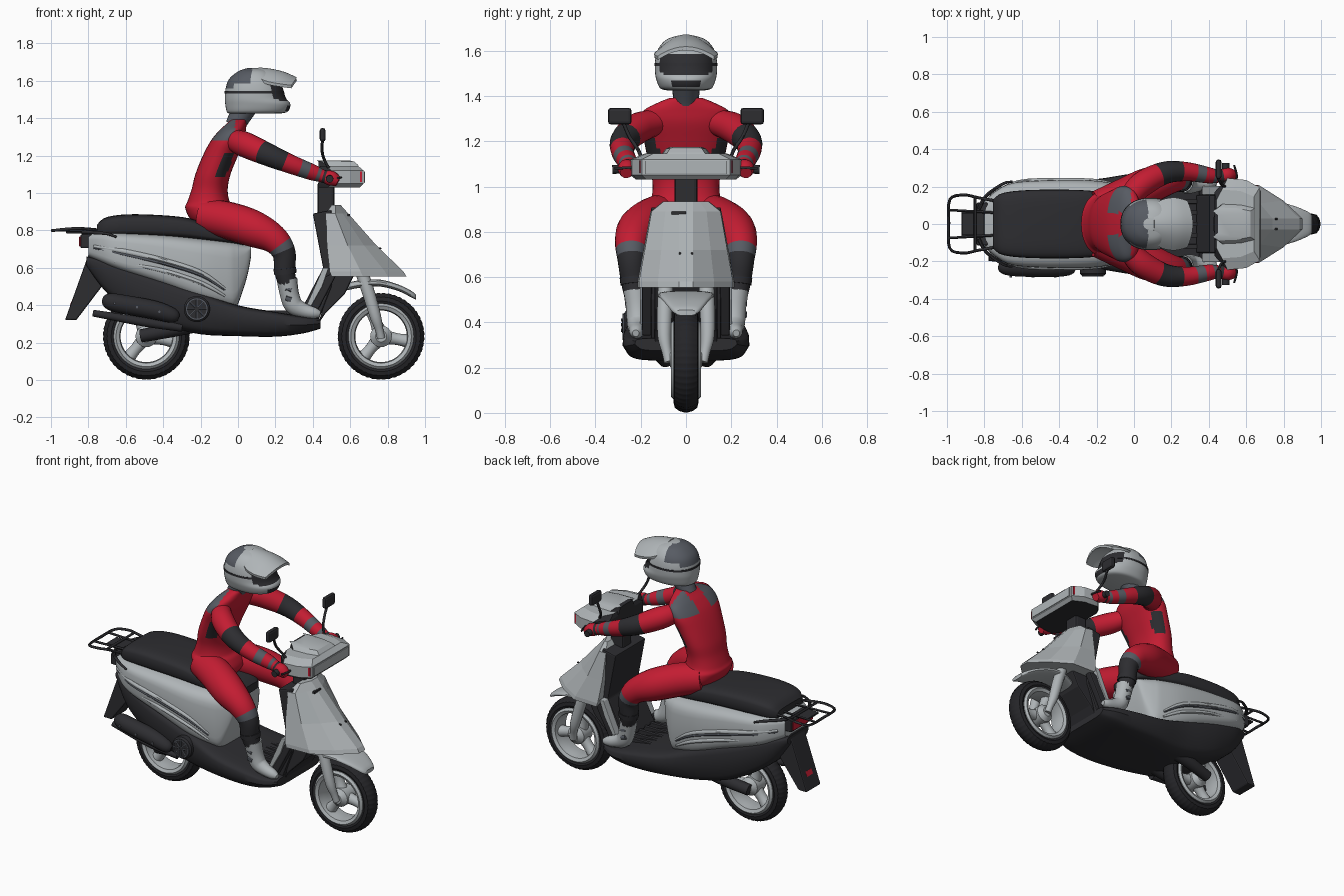
import bpy, bmesh, math
from mathutils import Vector


def colour(name, r, g, b):
    m = bpy.data.materials.new(name)
    m.diffuse_color = (r, g, b, 1)
    return m


RED = colour("red", 0.55, 0.012, 0.032)
SILVER = colour("silver", 0.43, 0.46, 0.475)
BLACK = colour("black", 0.026, 0.026, 0.03)
GREY = colour("grey", 0.095, 0.105, 0.125)
TYRE = colour("rubber", 0.018, 0.018, 0.021)


def mesh(name, verts, faces, mats, rule=None, angle=35):
    """Object with outward normals; rule maps a face centre and index to a material slot."""
    me = bpy.data.meshes.new(name)
    me.from_pydata([tuple(v) for v in verts], [], faces)
    for m in mats if isinstance(mats, tuple) else (mats,):
        me.materials.append(m)
    if rule:
        for p in me.polygons:
            p.material_index = rule(p.center, p.index)
    bm = bmesh.new()
    bm.from_mesh(me)
    bmesh.ops.recalc_face_normals(bm, faces=bm.faces[:])
    bm.to_mesh(me)
    bm.free()
    ob = bpy.data.objects.new(name, me)
    bpy.context.collection.objects.link(ob)
    bpy.ops.object.select_all(action='DESELECT')
    ob.select_set(True)
    bpy.context.view_layer.objects.active = ob
    if angle:
        bpy.ops.object.shade_smooth_by_angle(angle=math.radians(angle))
    return ob


def skin(name, rings, mats, rule=None, angle=35, wrap=False):
    """Join equal rings of points into a closed skin."""
    n, m = len(rings[0]), len(rings)
    faces = [(i * n + j, i * n + (j + 1) % n, (i + 1) % m * n + (j + 1) % n, (i + 1) % m * n + j)
             for i in range(m if wrap else m - 1) for j in range(n)]
    if not wrap:
        faces += [tuple(range(n)), tuple(range((m - 1) * n, m * n))]
    return mesh(name, [p for r in rings for p in r], faces, mats, rule, angle)


def curve(keys, k):
    """Smooth interpolation through key tuples."""
    out = []
    for i in range(len(keys) - 1):
        a, b, c, d = keys[max(i - 1, 0)], keys[i], keys[i + 1], keys[min(i + 2, len(keys) - 1)]
        for s in range(k):
            t = s / k
            out.append([.5 * (2 * q + (r - p) * t + (2 * p - 5 * q + 4 * r - w) * t * t
                              + (3 * q - p - 3 * r + w) * t ** 3) for p, q, r, w in zip(a, b, c, d)])
    return out + [list(keys[-1])]


def oval(n, e):
    f = lambda v: math.copysign(abs(v) ** e, v)
    return [(f(math.cos(2 * math.pi * i / n)), f(math.sin(2 * math.pi * i / n))) for i in range(n)]


def loft_x(name, keys, mats, e=.6, k=4, n=32, taper=0):   # keys: x, z low, z high, half width
    return skin(name, [[(x, w * c * (1 - taper * max(0, -s)), (a + b) / 2 + (b - a) / 2 * s) for c, s in oval(n, e)]
                       for x, a, b, w in curve(keys, k)], mats)


def loft_z(name, keys, mats, e=.9, k=6, n=48, rule=None):   # keys: z, x back, x front, half width
    return skin(name, [[((a + b) / 2 + (b - a) / 2 * s, w * c, z) for c, s in oval(n, e)]
                       for z, a, b, w in curve(keys, k)], mats, rule, 50)


def tube(name, keys, mats, side=1, k=4, n=14, rule=None):   # keys: x, y, z, radius; rule sees the path point
    pts = curve([(x, y * side, z, r) for x, y, z, r in keys], k)
    P = [Vector(p[:3]) for p in pts]
    rings, u = [], Vector((.13, .9, .21))
    for i, p in enumerate(P):
        t = (P[min(i + 1, len(P) - 1)] - P[max(i - 1, 0)]).normalized()
        u = (u - t * u.dot(t)).normalized()
        v = t.cross(u)
        rings.append([p + (u * c + v * s) * pts[i][3] for c, s in oval(n, 1)])
    on_path = rule and (lambda c, i: rule((P[i // n] + P[i // n + 1]) / 2) if i // n < len(P) - 1 else 0)
    return skin(name, rings, mats, on_path, 45)


def lathe(name, cx, cz, prof, mats, n=48, y0=0, tread=0):   # profile: radius, y
    rings = []
    for i in range(n):
        a = 2 * math.pi * i / n
        cut = lambda r: r - (tread if i % 3 == 0 and r > .205 else 0)
        rings.append([(cx + cut(r) * math.cos(a), y0 + y, cz + cut(r) * math.sin(a)) for r, y in prof])
    return skin(name, rings, mats, None, 35, True)


def plate(name, prof, y, half, mat, bevel=.008):   # x-z outline thickened across y
    ob = skin(name, [[(x, y + s * half, z) for x, z in prof] for s in (-1, 1)], mat, None, 0)
    if bevel:
        b = ob.modifiers.new("bevel", 'BEVEL')
        b.width, b.segments = bevel, 2
    return ob


def box(name, x0, x1, y0, y1, z0, z1, mat, bevel=.008):
    return plate(name, [(x0, z0), (x1, z0), (x1, z1), (x0, z1)], (y0 + y1) / 2, abs(y1 - y0) / 2, mat, bevel)


def both(half):
    return half + [(r, -y) for r, y in reversed(half)]


# wheels
for label, cx in (("front", .765), ("rear", -.49)):
    cz = .234
    lathe(label + "_tyre", cx, cz, both([(.165, -.045), (.188, -.055), (.211, -.05), (.226, -.03), (.232, -.008)]),
          TYRE, n=144, tread=.003)
    lathe(label + "_rim", cx, cz, both([(.138, -.02), (.143, -.056), (.162, -.066), (.175, -.054)]), SILVER)
    lathe(label + "_hub", cx, cz, both([(.001, -.07), (.03, -.07), (.058, -.045)]), SILVER, n=24)
    for i in range(3):
        a = math.radians(90 + 120 * i + 20)
        tube(label + "_spoke", [(cx + r * math.cos(a), 0, cz + r * math.sin(a), w) for r, w in
                                ((.03, .038), (.09, .031), (.148, .037))], SILVER)

# front fork, mudguard and swing arm
for s in (1, -1):
    tube("fork_leg", [(.66, .09, .58, .034), (.70, .094, .46, .034), (.735, .096, .34, .03), (.755, .085, .27, .022),
                      (.765, .075, .225, .022)], SILVER, s)
    tube("swing_arm", [(-.15, .11, .32, .05), (-.35, .11, .27, .04), (-.52, .09, .236, .035)], BLACK, s)
loft_x("front_mudguard", [(.56, .475, .515, .09), (.66, .495, .535, .122), (.76, .50, .537, .12), (.86, .475, .51, .095),
                          (.93, .44, .475, .065), (.952, .43, .455, .045)], SILVER, .7)

# front apron, faceted with a pointed nose
ap = [(.935, .50, .55, .10), (.89, .47, .59, .157), (.72, .475, .74, .188), (.58, .49, .885, .214), (.555, .50, .90, .214)]
skin("front_apron", [[(b, w, z), (b + .42 * (f - b), w * .97, z), (b + .75 * (f - b), w * .58, z), (f, .03, z),
                      (f, -.03, z), (b + .75 * (f - b), -w * .58, z), (b + .42 * (f - b), -w * .97, z), (b, -w, z)]
                     for z, b, f, w in ap], SILVER, None, 0)
box("apron_badge_slot", .585, .60, -.065, 0, .876, .889, BLACK, 0)
for s in (1, -1):
    tube("apron_bolt", [(.73, s * .027, .70, .005), (.766, s * .027, .705, .005)], BLACK, 1, 1, 8)
plate("leg_shield", [(.40, .89), (.50, .91), (.51, .58), (.50, .5), (.43, .32), (.33, .36), (.455, .6)], 0, .155, BLACK)
for s in (1, -1):
    plate("shield_edge", [(.44, .54), (.50, .57), (.53, .57), (.41, .34), (.345, .36)], s * .172, .022, BLACK)
    plate("shield_trim", [(.455, .60), (.485, .60), (.45, .50), (.38, .375), (.355, .375)], s * .18, .024, SILVER, .004)
plate("apron_underside", [(.5, .56), (.62, .56), (.57, .46), (.47, .36), (.43, .3)], 0, .14, BLACK)

# lower tub with footboard
loft_x("lower_body", [(-.81, .61, .66, .11), (-.7, .465, .64, .17), (-.55, .36, .59, .208), (-.4, .29, .54, .226),
                      (-.2, .245, .47, .24), (0, .235, .40, .27), (.2, .232, .365, .28), (.35, .25, .34, .27),
                      (.44, .275, .33, .225)], BLACK, .33, taper=.13)
for i in range(5):
    box("floor_rib", .06, .36, -.12 + i * .06 - .012, -.12 + i * .06 + .012, .34, .372, BLACK, .003)

# rear bodywork, seat and side mouldings
loft_x("rear_bodywork", [(-.80, .66, .78, .12), (-.74, .63, .79, .175), (-.64, .585, .79, .222), (-.4, .5, .778, .236),
                         (-.2, .42, .758, .232), (-.06, .385, .742, .205), (-.01, .39, .735, .185), (.03, .49, .725, .16),
                         (.055, .58, .72, .14), (.07, .66, .72, .12)], SILVER, .42)
loft_x("seat", [(-.755, .77, .83, .13), (-.7, .765, .872, .166), (-.55, .765, .887, .182), (-.3, .755, .872, .182),
                (-.15, .74, .835, .168), (.02, .72, .80, .14), (.08, .715, .765, .1)], BLACK, .5)
for s in (1, -1):
    tube("side_moulding", [(-.77, .152, .715, .008), (-.62, .221, .69, .014), (-.4, .231, .64, .015),
                           (-.2, .228, .575, .013), (-.07, .204, .49, .006)], SILVER, s, n=8)
    tube("moulding_groove", [(-.77, .154, .705, .004), (-.62, .226, .675, .007), (-.4, .236, .623, .008),
                             (-.2, .232, .56, .008), (-.07, .206, .48, .004)], GREY, s, n=8)
    tube("side_moulding_lower", [(-.66, .208, .635, .006), (-.42, .231, .59, .012), (-.2, .227, .52, .012),
                                 (-.07, .203, .45, .006)], SILVER, s, n=8)
    tube("grab_rail", [(-.83, .08, .79, .01), (-.79, .15, .79, .01), (-.7, .215, .782, .008), (-.65, .226, .765, .006)], BLACK, s, n=8)
    tube("rack_side", [(-.72, .12, .80, .008), (-.83, .14, .81, .008), (-.91, .155, .808, .008), (-.985, .13, .80, .008),
                       (-.991, 0, .80, .009)], BLACK, s, n=8)
    tube("rack_bar", [(-.74, .06, .80, .007), (-.99, .075, .80, .007)], BLACK, s, k=1, n=8)
tube("rack_cross", [(-.85, -.145, .81, .008), (-.85, .145, .81, .008)], BLACK, k=1, n=8)

# tail lamp, rear mudguard and reflector
box("tail_lamp_housing", -.842, -.76, -.115, .115, .705, .78, BLACK)
box("tail_lamp", -.849, -.835, -.10, .10, .715, .768, RED, .003)
box("rack_support", -.92, -.80, -.06, .06, .785, .797, BLACK, .003)
plate("rear_mudguard", [(-.80, .67), (-.925, .32), (-.865, .32), (-.69, .55), (-.68, .65)], 0, .075, BLACK)
plate("rear_reflector", [(-.886, .43), (-.899, .40), (-.893, .40), (-.88, .43)], 0, .03, RED, 0)

# exhaust and fan cover on one side
tube("muffler", [(-.72, -.22, .43, .02), (-.70, -.225, .425, .04), (-.64, -.23, .41, .05), (-.45, -.235, .375, .05),
                 (-.35, -.235, .345, .04), (-.32, -.23, .335, .02)], BLACK)
tube("exhaust_pipe", [(-.775, -.18, .358, .018), (-.7, -.185, .345, .02), (-.5, -.2, .31, .024), (-.3, -.19, .28, .022)], BLACK)
for x, z in ((-.66, .41), (-.54, .39), (-.42, .365)):
    tube("muffler_bolt", [(x, -.27, z, .007), (x, -.287, z, .007)], GREY, k=1, n=8)
lathe("fan_cover", -.22, .38, both([(.001, -.04), (.06, -.04), (.07, -.03)]), BLACK, y0=-.235)
lathe("fan_ring", -.22, .38, both([(.052, -.004), (.058, -.004)]), GREY, y0=-.276)
for i in range(8):
    a = i * math.pi / 4
    tube("fan_blade", [(-.22 + r * math.cos(a), -.276, .38 + r * math.sin(a), .004) for r in (.012, .052)], GREY, k=1, n=6)

# steering column, handlebar cowl and dome
box("steering_column", .425, .515, -.05, .05, .86, 1.06, BLACK, .015)
plan = [(.43, .17), (.50, .245), (.60, .235), (.672, .195)]


def cowl(name, levels):   # levels: z, width scale, back inset, front inset
    skin(name, [[(x + (d if x < .5 else -e), y * k * s, z) for s in (1, -1)
                 for x, y in (plan if s > 0 else plan[::-1])] for z, k, d, e in levels],
         (SILVER, BLACK), lambda c, i: int(c.x < .48 or c.z < 1.035), 20)


cowl("handlebar_cowl", [(1.03, .9, 0, .02), (1.05, 1, 0, 0), (1.12, 1, 0, 0), (1.145, .75, .01, .03)])
cowl("cowl_dome", [(1.12, .5, .0, .02), (1.15, .42, .0, .03), (1.168, .36, .0, .05), (1.175, .28, .02, .08)])
plate("headlamp", [(.673, 1.055), (.679, 1.055), (.679, 1.115), (.673, 1.115)], 0, .18, SILVER, .002)
for s in (1, -1):
    tube("grip", [(.49, .18, 1.085, .02), (.49, .325, 1.075, .02)], BLACK, s, k=1)
    tube("brake_lever", [(.52, .2, 1.08, .006), (.55, .25, 1.083, .006), (.535, .315, 1.08, .006)], BLACK, s, n=8)
    plate("indicator", [(.652, 1.06), (.664, 1.06), (.664, 1.115), (.652, 1.115)], s * .203, .003, RED, 0)
    tube("mirror_stalk", [(.51, .19, 1.10, .008), (.47, .21, 1.16, .008), (.45, .25, 1.22, .008), (.452, .28, 1.29, .008)], BLACK, s, n=8)
    box("mirror", .437, .468, s * .24, s * .345, 1.274, 1.348, BLACK, .014)

# rider torso and neck
loft_z("rider_torso", [(.81, -.2, -.03, .12), (.86, -.255, .0, .18), (.92, -.282, -.02, .175), (.955, -.27, -.045, .152),
                       (1.02, -.248, -.055, .148), (1.1, -.228, -.04, .165), (1.2, -.188, .0, .185),
                       (1.28, -.145, .032, .203), (1.335, -.10, .042, .187), (1.37, -.062, .045, .125),
                       (1.392, -.04, .045, .07)], (RED, GREY, BLACK),
       rule=lambda c, i: 1 if c.z > 1.275 and c.x < -.015 and abs(c.y) > .06
       else 2 if 1.08 < c.z < 1.22 and abs(c.y) > .1 and -.13 < c.x - .4 * (c.z - 1.08) < -.07 else 0)
tube("rider_neck", [(-.015, 0, 1.36, .055), (.005, 0, 1.40, .058), (.045, 0, 1.47, .066)], GREY)

# rider arms, legs and boots
for s in (1, -1):
    tube("rider_arm", [(-.03, .13, 1.285, .056), (.04, .21, 1.258, .068), (.16, .272, 1.205, .061), (.28, .28, 1.155, .051),
                       (.4, .26, 1.11, .043), (.455, .255, 1.09, .034), (.50, .262, 1.078, .04), (.535, .265, 1.06, .026)],
         (RED, BLACK, GREY), s, 8, 18,
         lambda c: 1 if .13 < c.x < .25 or .455 < c.x < .475 else 2 if .335 < c.x < .37 or .415 < c.x < .44 else 0)
    tube("rider_leg", [(-.19, .09, .88, .09), (-.06, .14, .855, .1), (.08, .205, .81, .098), (.19, .237, .755, .078),
                       (.245, .24, .68, .063), (.25, .232, .58, .055), (.27, .22, .5, .048)], (RED, BLACK, GREY), s, 8, 20,
         lambda c: 0 if c.z > .722 else 2 if c.z > .69 else 1)
    tube("shin_guard_band", [(.25, .233, .6, .061), (.253, .23, .57, .06)], BLACK, s, 1, 18)
    tube("boot", [(.262, .222, .54, .055), (.275, .215, .46, .051), (.298, .212, .40, .05), (.35, .215, .372, .04),
                  (.41, .22, .358, .03), (.44, .222, .352, .015)], SILVER, s)
    for z in (.44, .49):
        tube("boot_buckle", [(.255, .255, z, .016), (.285, .255, z - .01, .016)], GREY, s, 1, 8)

# helmet: visor opening cut by ring column, chin vent, rear patch, band
loft_z("helmet", [(1.425, -.045, .22, .085), (1.435, -.06, .265, .115), (1.475, -.068, .28, .132), (1.51, -.07, .255, .137),
                  (1.56, -.066, .24, .136), (1.61, -.047, .215, .122), (1.65, .0, .17, .085), (1.668, .05, .12, .03)],
       (SILVER, BLACK, GREY), n=64,
       rule=lambda c, i: 1 if (abs(i % 64 + .5 - 16) < (8 if c.z < 1.505 else 10) and 1.492 < c.z < 1.587)
       or (c.x > .24 and abs(c.y) < .06 and 1.442 < c.z < 1.468)
       else 2 if c.z > 1.585 and c.x < .075 or c.z > 1.56 and c.x < -.02 else 0)
loft_z("helmet_band", [(1.533, -.073, .248, .140), (1.545, -.073, .246, .140)], BLACK, k=1)

# arched peak over the visor
arch = [i / 8 - 1 for i in range(17)]
skin("helmet_peak", [[(x - .03 * c * c, w * c, t - d * c * c) for c in arch]
                     + [(x - .03 * c * c, w * c * .98, t - d * c * c - .016) for c in arch[::-1]]
                     for x, t, d, w in curve([(.11, 1.672, .04, .09), (.18, 1.664, .065, .13), (.25, 1.647, .062, .141),
                                              (.315, 1.618, .042, .125)], 4)], SILVER)
